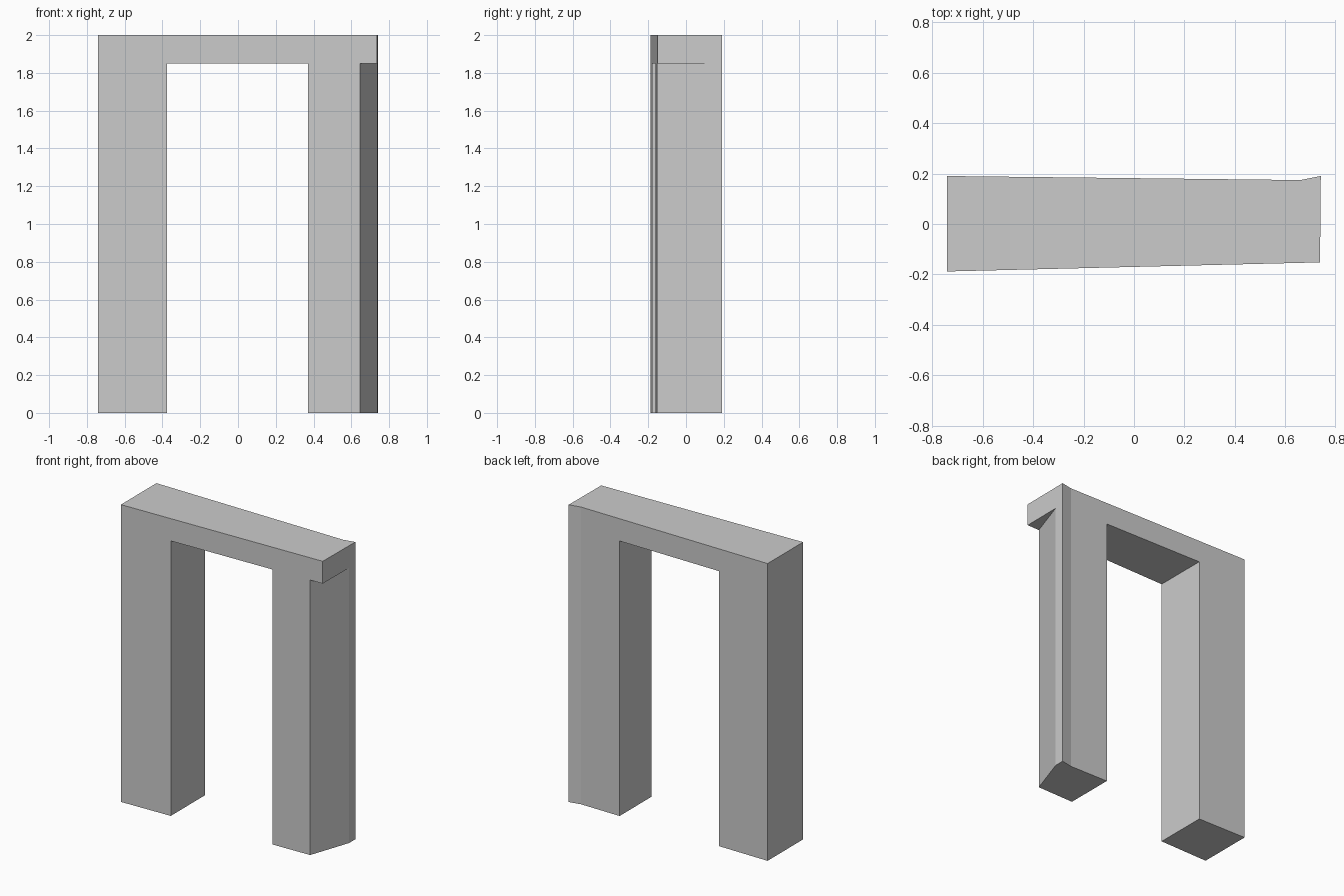
import bpy
import bmesh

cube = bpy.data.objects.get("Cube")
if cube:
    bpy.data.objects.remove(cube, do_unlink=True)

stone = bpy.data.materials.new("light grey")
stone.use_nodes = True
GREY = (0.6, 0.6, 0.6, 1)
stone.diffuse_color = GREY
stone.node_tree.nodes["Principled BSDF"].inputs["Base Color"].default_value = GREY


def prism(name, plan, bottom, top):
    """Extrude a counter-clockwise plan outline between two heights."""
    bm = bmesh.new()
    base = bm.faces.new([bm.verts.new((x, y, bottom)) for x, y in plan])
    sides = bmesh.ops.extrude_face_region(bm, geom=[base])
    verts = [g for g in sides["geom"] if isinstance(g, bmesh.types.BMVert)]
    bmesh.ops.translate(bm, verts=verts, vec=(0, 0, top - bottom))
    bmesh.ops.recalc_face_normals(bm, faces=bm.faces)
    mesh = bpy.data.meshes.new(name)
    bm.to_mesh(mesh)
    bm.free()
    mesh.materials.append(stone)
    obj = bpy.data.objects.new(name, mesh)
    bpy.context.collection.objects.link(obj)
    return obj


LINTEL_BOTTOM = 1.85

# Full-height wall, tapering in plan with a flared rear corner
frame = prism("door_frame", [(-0.74, -0.188), (0.737, -0.152), (0.74, 0.19),
                             (0.66, 0.174), (-0.74, 0.19)], 0, 2)

# Doorway opening and the slanted cut under the lintel's left end
cutters = [
    prism("doorway_cutter", [(-0.375, -0.5), (0.37, -0.5), (0.37, 0.5), (-0.375, 0.5)],
          -0.1, LINTEL_BOTTOM),
    prism("corner_cutter", [(0.611, -0.253), (0.9, -0.253), (0.9, 0.22), (0.773, 0.22)],
          -0.1, LINTEL_BOTTOM),
]

bpy.context.view_layer.objects.active = frame
for cutter in cutters:
    cutter.hide_render = True
    cut = frame.modifiers.new(cutter.name, "BOOLEAN")
    cut.operation = "DIFFERENCE"
    cut.solver = "EXACT"
    cut.object = cutter
    bpy.ops.object.modifier_apply(modifier=cut.name)
    bpy.data.objects.remove(cutter, do_unlink=True)
